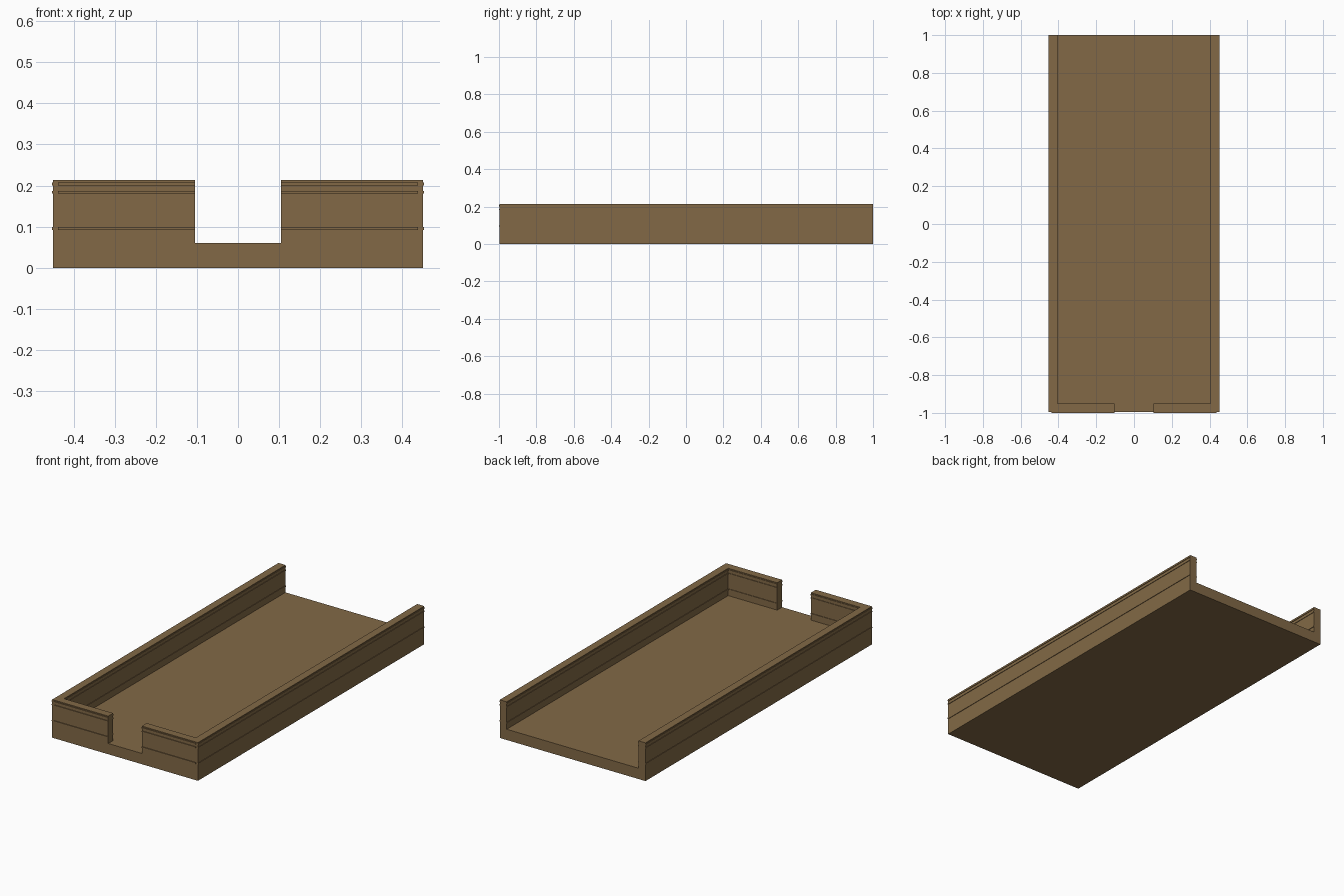
import bpy, bmesh

if "Cube" in bpy.data.objects:
    bpy.data.objects.remove(bpy.data.objects["Cube"])

wood = bpy.data.materials.new("brown wood")
wood.diffuse_color = (0.223, 0.141, 0.061, 1)
wood.use_nodes = True
wood.node_tree.nodes["Principled BSDF"].inputs["Base Color"].default_value = wood.diffuse_color


def boxes(name, spans):
    """One object made of boxes given as (x0, x1, y0, y1, z0, z1)."""
    bm = bmesh.new()
    for x0, x1, y0, y1, z0, z1 in spans:
        vs = bmesh.ops.create_cube(bm, size=1)["verts"]
        for v in vs:
            v.co.x = x1 if v.co.x > 0 else x0
            v.co.y = y1 if v.co.y > 0 else y0
            v.co.z = z1 if v.co.z > 0 else z0
    me = bpy.data.meshes.new(name)
    bm.to_mesh(me)
    bm.free()
    me.materials.append(wood)
    ob = bpy.data.objects.new(name, me)
    bpy.context.collection.objects.link(ob)
    return ob


def mirrored(name, spans):
    ob = boxes(name, spans)
    ob.modifiers.new("mirror", "MIRROR").use_axis[0] = True
    return ob


W, T, H, F = 0.45, 0.043, 0.213, 0.06   # half width, wall, height, floor
FRONT, GAP, P = -0.996, 0.104, 0.003    # front face, half gap, strip relief
STRIPS = [(0.092, 0.099), (0.181, 0.187), (0.200, 0.207)]

# Floor slab and walls
boxes("floor", [(-W, W, FRONT, 1, 0, F)])
mirrored("side_wall", [(W - T, W, FRONT, 1, F, H)])
mirrored("front_wall", [(GAP, W - T, FRONT, FRONT + T, F, H)])

# Thin horizontal strips along the outside and inside of the walls
mirrored("side_strips_outer", [(W, W + P, FRONT, 1, a, b) for a, b in STRIPS])
mirrored("side_strips_inner", [(W - T - P, W - T, FRONT + T, 1, a, b) for a, b in STRIPS])
mirrored("front_strips_outer", [(GAP, 0.438, -1, FRONT, a, b) for a, b in STRIPS])
mirrored("front_strips_inner", [(GAP, W - T, FRONT + T, FRONT + T + P, a, b) for a, b in STRIPS])
